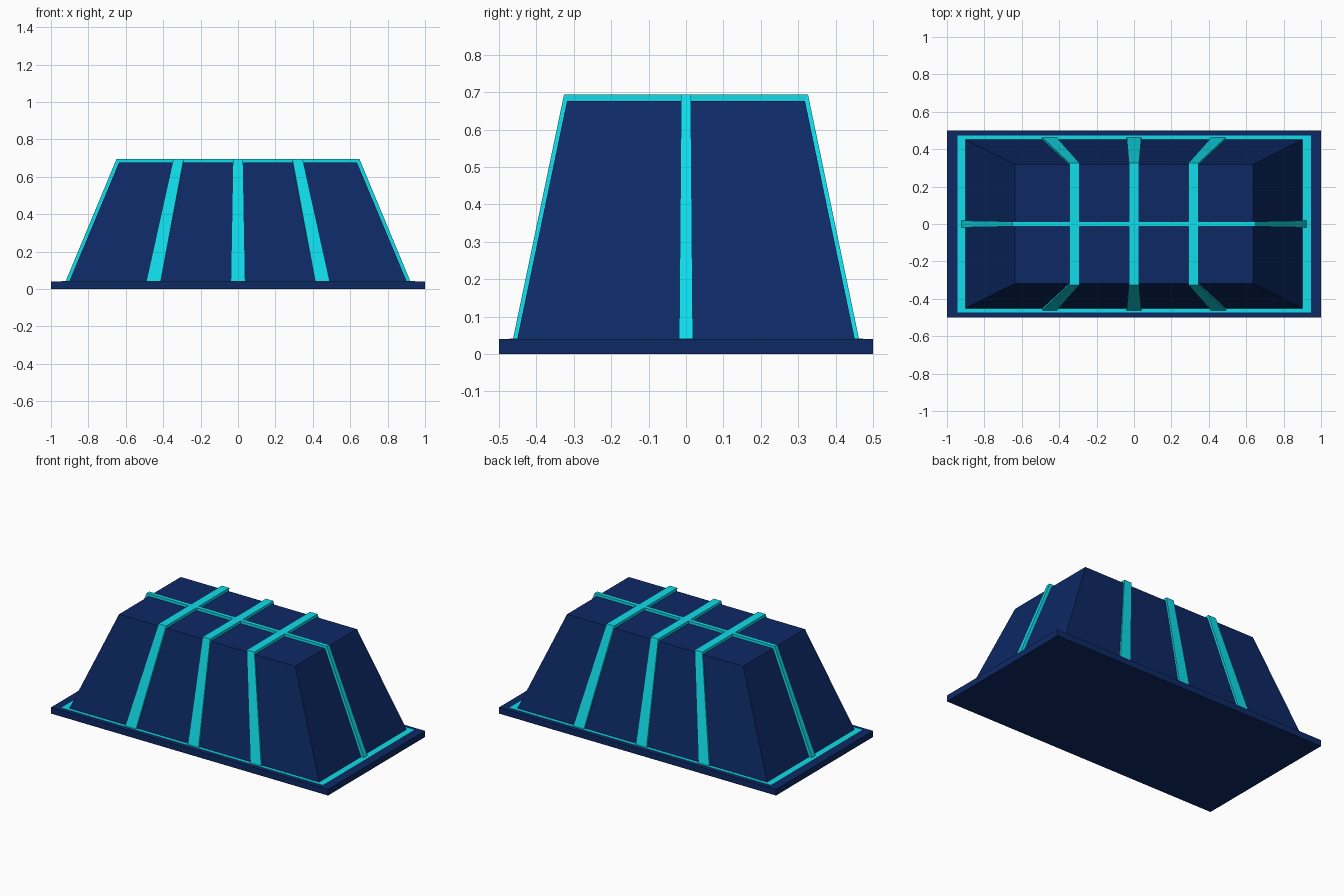
import bpy

if "Cube" in bpy.data.objects:
    bpy.data.objects.remove(bpy.data.objects["Cube"])

BASE_Z, TOP_Z = 0.04, 0.676
BX, BY, K = 0.902, 0.451, 0.705      # body half sizes at the foot, taper to the top


def material(name, color):
    m = bpy.data.materials.new(name)
    m.diffuse_color = color
    m.use_nodes = True
    m.node_tree.nodes["Principled BSDF"].inputs["Base Color"].default_value = m.diffuse_color
    return m


navy = material("navy", (0.004, 0.022, 0.13, 1))
cyan = material("cyan", (0.005, 0.72, 0.83, 1))


def add(name, verts, faces, mat):
    me = bpy.data.meshes.new(name)
    me.from_pydata(verts, [], faces)
    me.materials.append(mat)
    ob = bpy.data.objects.new(name, me)
    bpy.context.collection.objects.link(ob)
    return ob


def rect(x, y, z):
    return [(-x, -y, z), (x, -y, z), (x, y, z), (-x, y, z)]


def bridge(a, b):
    """Quads joining two rings of four vertices starting at a and b."""
    return [(a + i, a + (i + 1) % 4, b + (i + 1) % 4, b + i) for i in range(4)]


def frustum(name, low, high, mat):
    add(name, rect(*low) + rect(*high),
        [(3, 2, 1, 0), (4, 5, 6, 7)] + bridge(0, 4), mat)


def rib(name, centre, half, foot, lift, along_x=False):
    """Tapering band running up one side, across the top and down the other."""
    rings = [(-1, 1, BASE_Z), (-1, K, TOP_Z), (1, K, TOP_Z), (1, 1, BASE_Z)]
    verts = []
    for side, k, z in rings:
        up = 0.018 if z == TOP_Z else 0
        inner, outer = side * (foot * k - 0.004), side * (foot + lift) * k
        zi = z - 0.004 if up else z
        for w, p, h in ((-1, inner, zi), (1, inner, zi), (1, outer, z + up), (-1, outer, z + up)):
            c = (centre + w * half) * k
            verts.append((p, -c, h) if along_x else (c, p, h))
    faces = [(3, 2, 1, 0), (12, 13, 14, 15)]
    for r in (0, 4, 8):
        faces += bridge(r, r + 4)
    add(name, verts, faces, cyan)


# Base plate and tapered body
frustum("base_plate", (1, 0.5, 0), (1, 0.5, BASE_Z), navy)
frustum("body", (BX, BY, BASE_Z), (BX * K, BY * K, TOP_Z), navy)

# Thin trim frame lying on the plate around the body
z0, z1 = BASE_Z - 0.002, BASE_Z + 0.002
add("base_trim",
    rect(0.945, 0.4725, z0) + rect(0.945, 0.4725, z1) + rect(0.9, 0.45, z1) + rect(0.9, 0.45, z0),
    bridge(0, 4) + bridge(4, 8) + bridge(8, 12) + bridge(12, 0), cyan)

# Three bands across the body and one lengthwise
for name, c in (("left", -0.452), ("middle", 0), ("right", 0.452)):
    rib(name + "_cross_rib", c, 0.039, BY, 0.0115)
rib("long_rib", 0, 0.0185, BX, 0.02, along_x=True)
